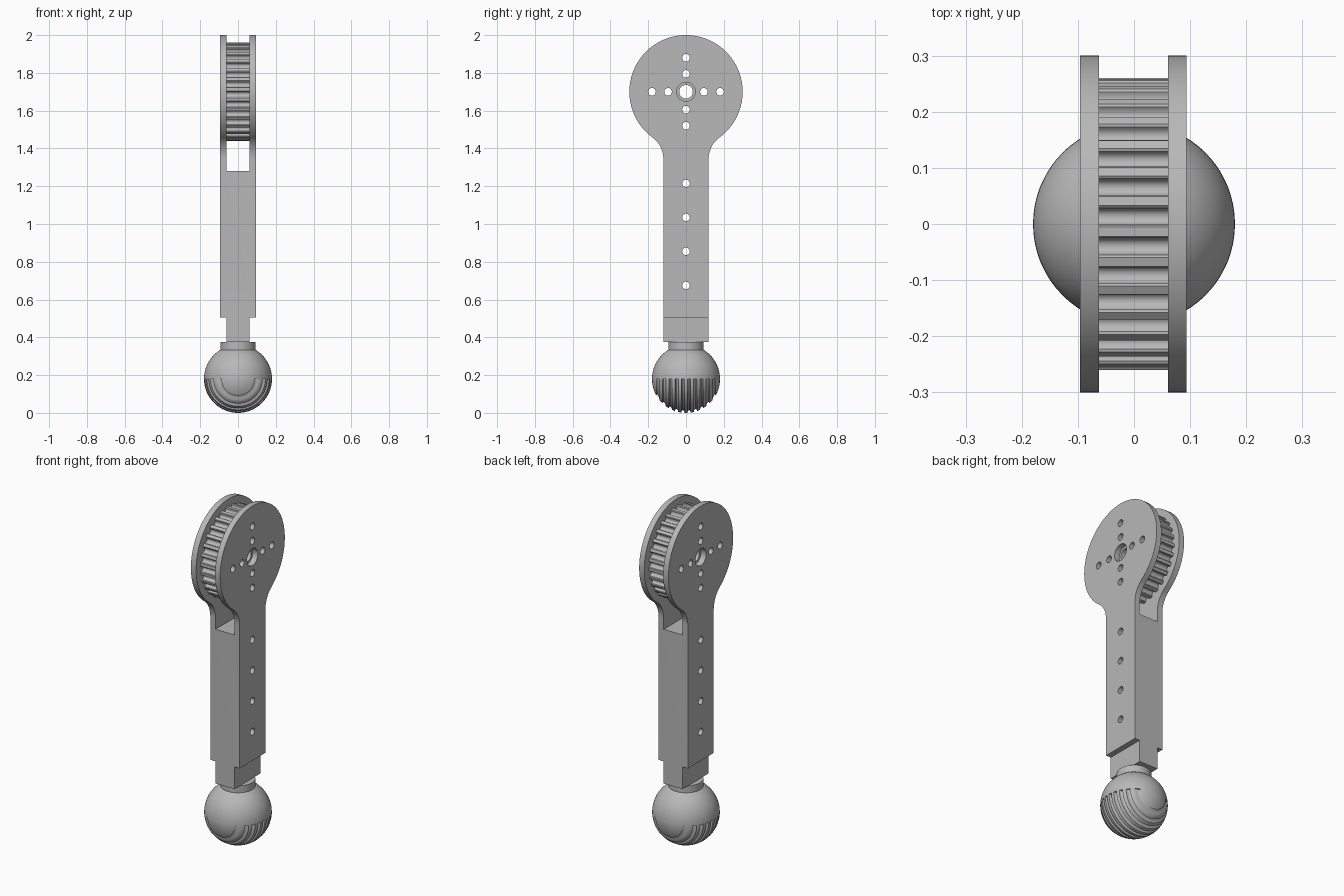
import bpy, bmesh
from math import sin, cos, pi, sqrt, atan2, radians
from mathutils import Matrix, Vector

if "Cube" in bpy.data.objects:
    bpy.data.objects.remove(bpy.data.objects["Cube"])

grey = bpy.data.materials.new("plain grey")
grey.use_nodes = True
grey.diffuse_color = (0.48, 0.48, 0.48, 1)
grey.node_tree.nodes["Principled BSDF"].inputs["Base Color"].default_value = grey.diffuse_color

HUB = 1.7          # height of the wheel axis
HEAD = 0.3         # radius of the round head
HALF = 0.12        # half width of the arm
BALL = 0.18        # ball radius and centre height


def make(name, bm):
    """Turn a bmesh into an object with the grey material."""
    bmesh.ops.recalc_face_normals(bm, faces=bm.faces)
    mesh = bpy.data.meshes.new(name)
    bm.to_mesh(mesh)
    bm.free()
    mesh.materials.append(grey)
    obj = bpy.data.objects.new(name, mesh)
    bpy.context.collection.objects.link(obj)
    return obj


def prism(name, outline, x0, x1):
    """Extrude a (y, z) outline from x0 to x1."""
    bm = bmesh.new()
    face = bm.faces.new([bm.verts.new((x0, y, z)) for y, z in outline])
    grown = bmesh.ops.extrude_face_region(bm, geom=[face])["geom"]
    moved = [v for v in grown if isinstance(v, bmesh.types.BMVert)]
    bmesh.ops.translate(bm, verts=moved, vec=(x1 - x0, 0, 0))
    return make(name, bm)


def box(y, z0, z1):
    return [(-y, z0), (y, z0), (y, z1), (-y, z1)]


def arc(cy, cz, r, a0, a1, n):
    return [(cy + r * cos(a0 + (a1 - a0) * i / n), cz + r * sin(a0 + (a1 - a0) * i / n))
            for i in range(n + 1)]


def pins(name, places):
    """Cutter made of rods along x; each place is (y, z, radius)."""
    bm = bmesh.new()
    for y, z, r in places:
        turn = Matrix.Translation((0, y, z)) @ Matrix.Rotation(pi / 2, 4, 'Y')
        bmesh.ops.create_cone(bm, cap_ends=True, segments=28, radius1=r, radius2=r,
                              depth=0.5, matrix=turn)
    return make(name, bm)


def activate(obj):
    bpy.ops.object.select_all(action='DESELECT')
    obj.select_set(True)
    bpy.context.view_layer.objects.active = obj


def cut(obj, cutter):
    cutter.hide_render = True
    activate(obj)
    mod = obj.modifiers.new("cut", 'BOOLEAN')
    mod.operation, mod.solver, mod.object = 'DIFFERENCE', 'EXACT', cutter
    bpy.ops.object.modifier_apply(modifier=mod.name)
    bpy.data.objects.remove(cutter)


def smooth(obj, angle=30):
    activate(obj)
    bpy.ops.object.shade_smooth_by_angle(angle=radians(angle))


# Hole layout: a cross of four pairs around the hub and a row down the arm
cross = [(s * d * a, HUB + s * d * b, 0.02)
         for d in (0.095, 0.18) for s in (1, -1) for a, b in ((1, 0), (0, 1))]
row = [(0, 0.675 + 0.18 * i, 0.02) for i in range(4)]

# Arm: straight shaft flowing through fillets into a round head
f = 0.14
drop = sqrt((HEAD + f) ** 2 - (HALF + f) ** 2)
meet = atan2(-drop, HALF + f)
right = arc(HALF + f, HUB - drop, f, pi, meet + pi, 12)
outline = [(-HALF, 0.505), (HALF, 0.505)] + right
outline += arc(0, HUB, HEAD, meet, pi - meet, 80)[1:-1]
outline += [(-y, z) for y, z in reversed(right)]
arm = prism("arm", outline, -0.096, 0.094)
cut(arm, prism("slot_cutter", box(0.5, 1.28, 2.2), -0.062, 0.061))
cut(arm, pins("arm_hole_cutter", cross + row + [(0, HUB, 0.05)]))
smooth(arm)

# Toothed wheel between the two head plates, with rounded gaps
TEETH, R = 30, 0.26
rim = []
for i in range(TEETH):
    mid = 2 * pi * i / TEETH + radians(87)
    along, out = Vector((-sin(mid), cos(mid))), Vector((cos(mid), sin(mid)))
    gap = [(-0.019, 0), (-0.015, -0.004)]
    gap += [(0.0145 * cos(a), -0.008 + 0.0145 * sin(a))
            for a in (pi + pi * k / 8 for k in range(9))]
    gap += [(0.015, -0.004), (0.019, 0)]
    for u, v in gap:
        p = along * u + out * (R + v)
        rim.append((p.x, p.y + HUB))
wheel = prism("toothed_wheel", rim, -0.062, 0.061)
cut(wheel, pins("wheel_hole_cutter", cross + [(0, HUB, 0.036)]))
smooth(wheel)

# Narrow tab below the shaft and the round collar under it
prism("tab", box(HALF, 0.375, 0.506), -0.062, 0.061)
bm = bmesh.new()
bmesh.ops.create_cone(bm, cap_ends=True, segments=64, radius1=0.093, radius2=0.093,
                      depth=0.06, matrix=Matrix.Translation((0, 0, 0.345)))
smooth(make("collar", bm))

# Ball, upper half: plain dome with a flat underside
bm = bmesh.new()
bmesh.ops.create_uvsphere(bm, u_segments=64, v_segments=32, radius=BALL)
bmesh.ops.bisect_plane(bm, geom=bm.verts[:] + bm.edges[:] + bm.faces[:], dist=1e-5,
                       plane_co=(0, 0, 0), plane_no=(0, 0, -1), clear_outer=True)
bmesh.ops.holes_fill(bm, edges=[e for e in bm.edges if e.is_boundary])
bmesh.ops.translate(bm, verts=bm.verts, vec=(0, 0, BALL))
smooth(make("ball_upper_half", bm))

# Ball, lower half: grooved profile spun half a turn about the y axis
PITCH, WIDE, DEEP = 0.033, 0.0085, 0.014
profile = [(-BALL * cos(a), BALL * sin(a)) for a in (0.1 * k for k in range(6))]
for i in range(10):
    mid = (i - 4.5) * PITCH
    for k in range(7):
        t = -cos(pi * k / 6)
        y = mid + WIDE * t
        profile.append((y, sqrt(BALL ** 2 - y * y) - DEEP * sqrt(max(0, 1 - t * t))))
    if i < 9:
        y = mid + PITCH / 2
        profile.append((y, sqrt(BALL ** 2 - y * y)))
profile += [(BALL * cos(a), BALL * sin(a)) for a in (0.1 * k for k in range(5, -1, -1))]
bm = bmesh.new()
verts = [bm.verts.new((r, y, BALL)) for y, r in profile]
edges = [bm.edges.new(pair) for pair in zip(verts, verts[1:])]
bmesh.ops.spin(bm, geom=verts + edges, cent=(0, 0, BALL), axis=(0, 1, 0),
               angle=pi, steps=40)
bmesh.ops.remove_doubles(bm, verts=bm.verts, dist=1e-5)
lower = make("ball_lower_half", bm)
if min(v.co.z for v in lower.data.vertices) < -0.01 or max(v.co.z for v in lower.data.vertices) > BALL + 0.01:
    lower.data.transform(Matrix.Translation((0, 0, 2 * BALL)) @ Matrix.Scale(-1, 4, (0, 0, 1)))
    lower.data.flip_normals()
smooth(lower, 35)
